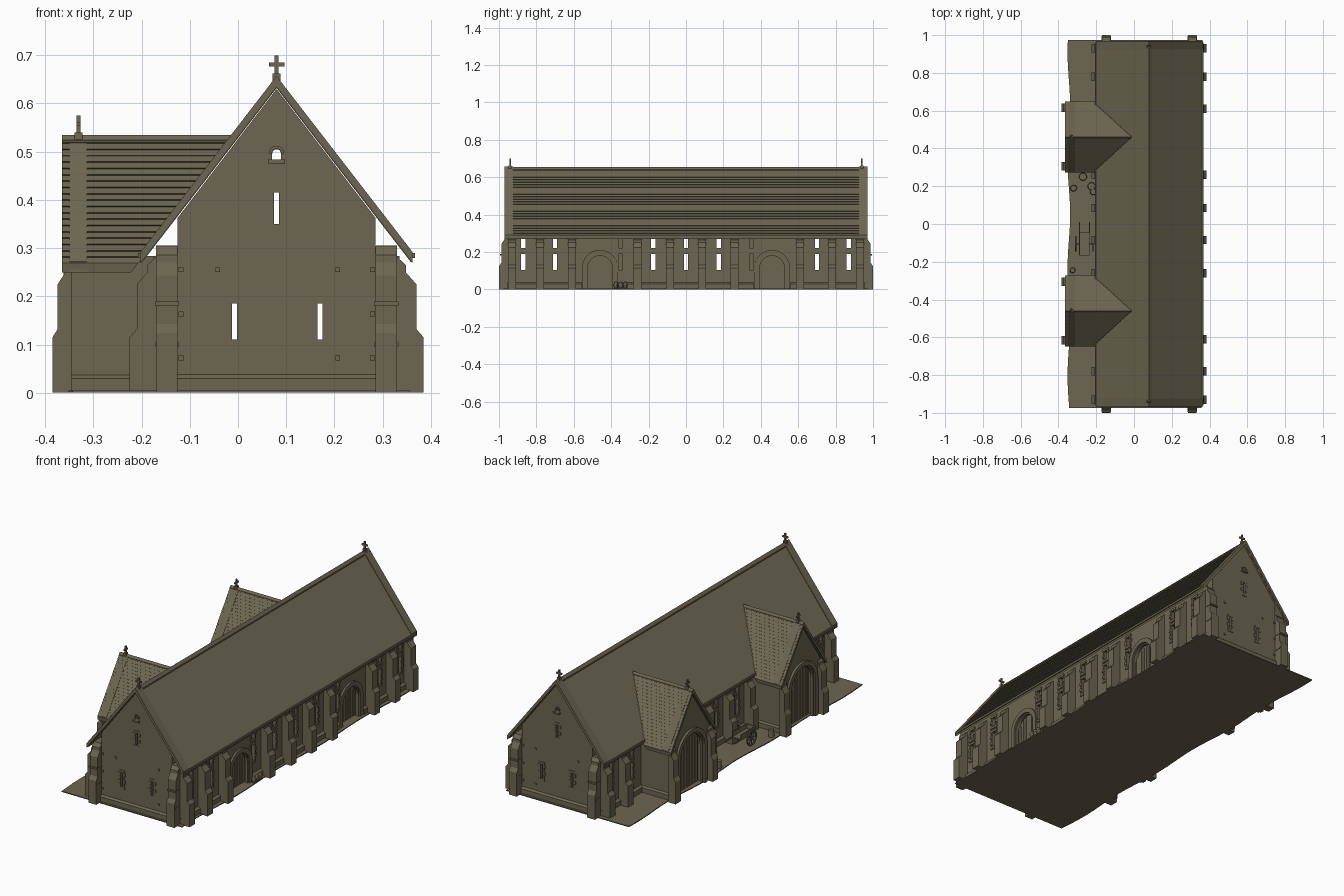
import bpy, bmesh, math
from mathutils import Matrix, Vector

if "Cube" in bpy.data.objects:
    bpy.data.objects.remove(bpy.data.objects["Cube"])

stone = bpy.data.materials.new("olive_stone")
stone.diffuse_color = (0.15, 0.133, 0.082, 1)
stone.use_nodes = True
stone.node_tree.nodes["Principled BSDF"].inputs["Base Color"].default_value = stone.diffuse_color
CX, WALL, GABLE = 0.08, 0.25, 0.955      # barn centre, half width, half length
SLOPE = 0.365 / 0.28
PORCHES = (-0.46, 0.46)


def prism(bm, pts, axis, a, b):
    """Extrude a 2D outline along an axis from a to b."""
    def co(p, t):
        return {'x': (t, p[0], p[1]), 'y': (p[0], t, p[1]), 'z': (p[0], p[1], t)}[axis]
    lo = [bm.verts.new(co(p, a)) for p in pts]
    hi = [bm.verts.new(co(p, b)) for p in pts]
    bm.faces.new(lo)
    bm.faces.new(hi[::-1])
    for i in range(len(pts)):
        j = (i + 1) % len(pts)
        bm.faces.new((lo[i], hi[i], hi[j], lo[j]))


def box(bm, x0, x1, y0, y1, z0, z1):
    prism(bm, [(x0, y0), (x1, y0), (x1, y1), (x0, y1)], 'z', z0, z1)


def make(name, bm, cutter=None):
    bmesh.ops.recalc_face_normals(bm, faces=bm.faces[:])
    me = bpy.data.meshes.new(name)
    bm.to_mesh(me)
    bm.free()
    me.materials.append(stone)
    ob = bpy.data.objects.new(name, me)
    bpy.context.collection.objects.link(ob)
    if cutter:
        m = ob.modifiers.new("openings", 'BOOLEAN')
        m.operation, m.solver, m.object = 'DIFFERENCE', 'EXACT', cutter
        bpy.context.view_layer.update()
        dg = bpy.context.evaluated_depsgraph_get()
        ob.data = bpy.data.meshes.new_from_object(ob.evaluated_get(dg))
        ob.modifiers.clear()
        bpy.data.objects.remove(cutter)
    return ob


def arch(c, r, spring, z0=0.0, n=14):
    return [(c - r, z0)] + [(c - r * math.cos(math.pi * i / n), spring + r * math.sin(math.pi * i / n))
                            for i in range(n + 1)] + [(c + r, z0)]


def ring(c, r_out, r_in, spring):
    return arch(c, r_out, spring) + arch(c, r_in, spring)[::-1]


def quoins(bm, axis, c, hw, z0, z1, a, b):
    """Alternating jamb blocks with sill and lintel around a slit."""
    n = max(3, round((z1 - z0) / 0.018))
    h = (z1 - z0) / n
    for i in range(n):
        w = 0.016 if i % 2 else 0.009
        for s in (-1, 1):
            u, v = c + s * hw, c + s * (hw + w)
            prism(bm, [(u, z0 + i * h), (v, z0 + i * h), (v, z0 + i * h + h * .94), (u, z0 + i * h + h * .94)], axis, a, b)
    for z in (z0 - 0.012, z1):
        prism(bm, [(c - hw - .012, z), (c + hw + .012, z), (c + hw + .012, z + .012), (c - hw - .012, z + .012)], axis, a, b)


def roof_outline(c, half, zr, ze, n, th, lip):
    """Both slopes with stepped tile courses, plus the underside."""
    ln = math.hypot(half, zr - ze)
    nx, nz = (zr - ze) / ln * lip, half / ln * lip
    side = []
    for i in range(n):
        t, q = i / n, (i + 1) / n
        side += [(half * t, zr - (zr - ze) * t), (half * q + nx, zr - (zr - ze) * q + nz)]
    right = [(c + u, z) for u, z in side]
    left = [(c - u, z) for u, z in side[1:]][::-1]
    return right + [(c + half, ze - th), (c, zr - th), (c - half, ze - th)] + left


def band(c, half, zr, ze, up, dn):
    """Inverted V strip used for coping and verges."""
    return [(c - half, ze + up), (c, zr + up), (c + half, ze + up),
            (c + half, ze - dn), (c, zr - dn), (c - half, ze - dn)]


# ground and plinths
bm = bmesh.new()
N = 40
ys = [-0.975 + 1.95 * i / N for i in range(N + 1)]
prism(bm, [(0.36 + 0.006 * math.sin(9 * y), y) for y in ys] +
      [(-0.345 + 0.007 * math.sin(11 * y + 1), y) for y in ys[::-1]], 'z', 0, 0.005)
make("ground_slab", bm)

# long side walls with slit windows and right-hand doorways
SLITS = (-0.87, -0.7, -0.35, -0.175, 0, 0.175, 0.35, 0.7, 0.87)
for name, s in (("right_wall", 1), ("left_wall", -1)):
    ys = [y for y in SLITS if s > 0 or abs(abs(y) - 0.35) > 0.01]
    x_in, x_out = CX + s * 0.206, CX + s * WALL
    lo, hi = min(x_in, x_out), max(x_in, x_out)
    cut, trim, plinth = bmesh.new(), bmesh.new(), bmesh.new()
    for y in ys:
        for z0, z1 in ((0.105, 0.19), (0.222, 0.272)):
            box(cut, lo - .03, hi + .03, y - .011, y + .011, z0, z1)
            quoins(trim, 'x', y, .011, z0, z1, x_out - s * .004, x_out + s * .005)
    if s > 0:
        for c in PORCHES:
            prism(cut, arch(c, .072, .115, -.02), 'x', lo - .03, hi + .03)
    cutter = make("opening_cutter", cut)
    cutter.hide_render = True
    bm = bmesh.new()
    box(bm, lo, hi, -GABLE, GABLE, 0, 0.305)
    make(name, bm, cutter)
    make(name + "_window_quoins", trim)
    for y0, y1 in ((-GABLE, -0.56), (-0.36, 0.36), (0.56, GABLE)):
        prism(plinth, [(x_out, 0), (x_out + s * .012, 0), (x_out + s * .012, .03), (x_out, .038)], 'y', y0, y1)
    make(name + "_plinth", plinth)

# right-hand doors with arch surround
bm, leaf = bmesh.new(), bmesh.new()
for c in PORCHES:
    prism(bm, ring(c, .096, .072, .115), 'x', .322, .340)
    prism(bm, ring(c, .083, .066, .115), 'x', .316, .332)
    prism(leaf, arch(c, .073, .115), 'x', .298, .308)
    for k in range(-3, 4):
        top = .115 + math.sqrt(.066 ** 2 - (.02 * k) ** 2) if abs(k) < 4 else .115
        box(leaf, .307, .311, c + .02 * k - .008, c + .02 * k + .008, .006, top)
make("right_door_arches", bm)
make("right_door_leaves", leaf)

# gable end walls with slits, owl hole and putlog blocks
for name, s in (("front_gable", -1), ("back_gable", 1)):
    cut, trim = bmesh.new(), bmesh.new()
    y_out = s * GABLE
    a, b = sorted((y_out, s * 0.915))
    for c, z0, z1 in ((-.007, .11, .185), (.17, .11, .185), (CX, .35, .415)):
        box(cut, c - .005, c + .005, a - .03, b + .03, z0, z1)
        quoins(trim, 'y', c, .005, z0, z1, y_out - s * .004, y_out + s * .003)
    prism(cut, arch(CX, .009, .496, .484), 'y', a - .03, b + .03)
    box(trim, CX - .018, CX + .018, y_out - .012, y_out + .012, .475, .484)
    prism(trim, [(x, z) for x, z in ring(CX, .016, .010, .496) if z > 0.4], 'y', y_out - .004, y_out + .004)
    for x, z in ((-.118, .255), (-.042, .255), (.207, .255), (.279, .255), (-.118, .163),
                 (.279, .163), (-.118, .072), (.207, .072), (.279, .072)):
        box(trim, x - .005, x + .005, y_out - .004, y_out + .004, z - .005, z + .005)
    cutter = make("opening_cutter", cut)
    cutter.hide_render = True
    bm = bmesh.new()
    prism(bm, [(CX - .205, 0), (CX + .205, 0), (CX + .205, .363), (CX, .63), (CX - .205, .363)], 'y', a, b)
    make(name, bm, cutter)
    prism(trim, [(y_out, 0), (y_out + s * .01, 0), (y_out + s * .01, .03), (y_out, .038)], 'x', CX - .205, CX + .205)
    make(name + "_trim", trim)

# stepped buttresses along the sides, gable corners and porch fronts
STEP = [(0, 0), (.055, 0), (.055, .115), (.04, .132), (.04, .225), (.018, .25), (.018, .265), (0, .282)]
bm = bmesh.new()
for s in (-1, 1):
    for y in (.93, .78, .61, .26, .085):
        if s < 0 and y == .61:
            continue
        for m in (-1, 1):
            prism(bm, [(CX + s * (WALL + d), z) for d, z in STEP], 'y', m * y - .022, m * y + .022)
make("side_buttresses", bm)
bm = bmesh.new()
for s in (-1, 1):
    for x in (CX - .2275, CX + .2275):
        prism(bm, [(s * (GABLE + d * .818), z * 1.08) for d, z in STEP], 'x', x - .0225, x + .0225)
        for z in (.10, .185):
            box(bm, x - .025, x + .025, s * (GABLE + .02) - .02, s * (GABLE + .02) + .02, z - .004, z + .004)
make("gable_buttresses", bm)
bm = bmesh.new()
for c in PORCHES:
    for s in (-1, 1):
        prism(bm, [(-.345 - d * .727, z) for d, z in STEP], 'y', c + s * .155 - .022, c + s * .155 + .022)
make("porch_buttresses", bm)

# main roof with stepped courses, copings, ridge and gutters
bm = bmesh.new()
prism(bm, roof_outline(CX, .28, .65, .287, 28, .018, .003), 'y', -.962, .962)
make("main_roof", bm)
bm = bmesh.new()
for s in (-1, 1):
    a, b = sorted((s * .97, s * .925))
    prism(bm, band(CX, .282, .652, .287, .005, .018), 'y', a, b)
prism(bm, band(CX, .012, .656, .642, 0, .01), 'y', -.97, .97)
make("main_roof_coping_and_ridge", bm)
bm = bmesh.new()
for s in (-1, 1):
    x = CX + s * .281
    box(bm, x - .006, x + .006, -.96, .96, .279, .290)
make("eaves_gutters", bm)

# porch walls, doors and roofs
for name, c in zip(("front_porch", "back_porch"), PORCHES):
    cut = bmesh.new()
    prism(cut, arch(c, .1, .2, -.02), 'x', -.40, -.28)
    cutter = make("opening_cutter", cut)
    cutter.hide_render = True
    bm = bmesh.new()
    prism(bm, [(c - .155, 0), (c + .155, 0), (c + .155, .286), (c, .51), (c - .155, .286)], 'x', -.35, -.31)
    make(name + "_gable", bm, cutter)
    bm = bmesh.new()
    for s in (-1, 1):
        a, b = sorted((c + s * .155, c + s * .125))
        box(bm, -.31, -.17, a, b, 0, .284)
        y = c + s * .155
        prism(bm, [(y, 0), (y + s * .01, 0), (y + s * .01, .03), (y, .037)], 'x', -.35, -.17)
    make(name + "_side_walls", bm)
    bm = bmesh.new()
    prism(bm, ring(c, .122, .1, .2), 'x', -.362, -.345)
    prism(bm, ring(c, .11, .092, .2), 'x', -.352, -.338)
    make(name + "_arch", bm)
    bm = bmesh.new()
    prism(bm, arch(c, .101, .2), 'x', -.322, -.312)
    for k in range(-4, 4):
        y = c + .023 * (k + .5)
        box(bm, -.326, -.321, y - .0095, y + .0095, .006, .2 + math.sqrt(.1 ** 2 - (.023 * (abs(k + .5) + .4)) ** 2))
    make(name + "_door", bm)
    bm = bmesh.new()
    prism(bm, roof_outline(c, .185, .53, .267, 20, .018, .0035), 'x', -.365, .02)
    prism(bm, band(c, .009, .535, .524, 0, .01), 'x', -.365, .02)
    # trim the porch roof where it meets the main roof
    bmesh.ops.bisect_plane(bm, geom=bm.verts[:] + bm.edges[:] + bm.faces[:], plane_co=(CX, 0, .643),
                           plane_no=Vector((-SLOPE, 0, 1)).normalized(), clear_inner=True)
    make(name + "_roof", bm)
    bm = bmesh.new()
    prism(bm, band(c, .186, .529, .266, .006, .016), 'x', -.35, -.313)
    make(name + "_coping", bm)

# finial crosses
bm = bmesh.new()
for s in (-1, 1):
    y = s * .94
    box(bm, CX - .004, CX + .004, y - .004, y + .004, .645, .70)
    box(bm, CX - .016, CX + .016, y - .004, y + .004, .677, .685)
    box(bm, CX - .008, CX + .008, y - .008, y + .008, .645, .662)
for c in PORCHES:
    box(bm, -.335, -.327, c - .004, c + .004, .52, .575)
    box(bm, -.335, -.327, c - .015, c + .015, .553, .561)
    box(bm, -.339, -.323, c - .008, c + .008, .52, .54)
make("finial_crosses", bm)

# hand cart between the porches
bm = bmesh.new()
box(bm, -.29, -.235, -.165, -.045, .05, .056)
for x in (-.29, -.239):
    box(bm, x, x + .004, -.165, -.045, .056, .08)
    box(bm, x, x + .005, -.045, .01, .05, .057)
box(bm, -.29, -.235, -.168, -.164, .056, .08)
box(bm, -.312, -.213, -.108, -.102, .043, .049)
for x in (-.308, -.217):
    for k in range(4):
        u, v = Vector((math.cos(k * math.pi / 4), math.sin(k * math.pi / 4))) * .037, None
        v = Vector((-u.y, u.x)) * .06
        o = Vector((-.105, .046))
        prism(bm, [o + u + v, o - u + v, o - u - v, o + u - v], 'x', x - .002, x + .002)
make("cart_body_and_spokes", bm)
for x in (-.308, -.217):
    bpy.ops.mesh.primitive_torus_add(location=(x, -.105, .046), rotation=(0, math.pi / 2, 0), major_radius=.037,
                                     minor_radius=.0045, major_segments=20, minor_segments=6)
    bpy.context.object.name = "cart_wheel"
    bpy.context.object.data.materials.append(stone)

# barrels and sacks beside the walls
bm = bmesh.new()
for x, y, r in ((-.27, .25, .022), (-.32, .19, .018), (-.225, .2, .022), (-.215, .17, .018), (-.325, -.245, .015)):
    bmesh.ops.create_cone(bm, cap_ends=True, segments=12, radius1=r, radius2=r * .85, depth=.04,
                          matrix=Matrix.Translation((x, y, .024)))
make("barrels", bm)
bm = bmesh.new()
for y in (-.375, -.35, -.325):
    bmesh.ops.create_icosphere(bm, subdivisions=2, radius=1, matrix=Matrix.Translation((.355, y, .022)) @
                               Matrix.Diagonal((.012, .012, .02, 1)))
make("sacks", bm)
